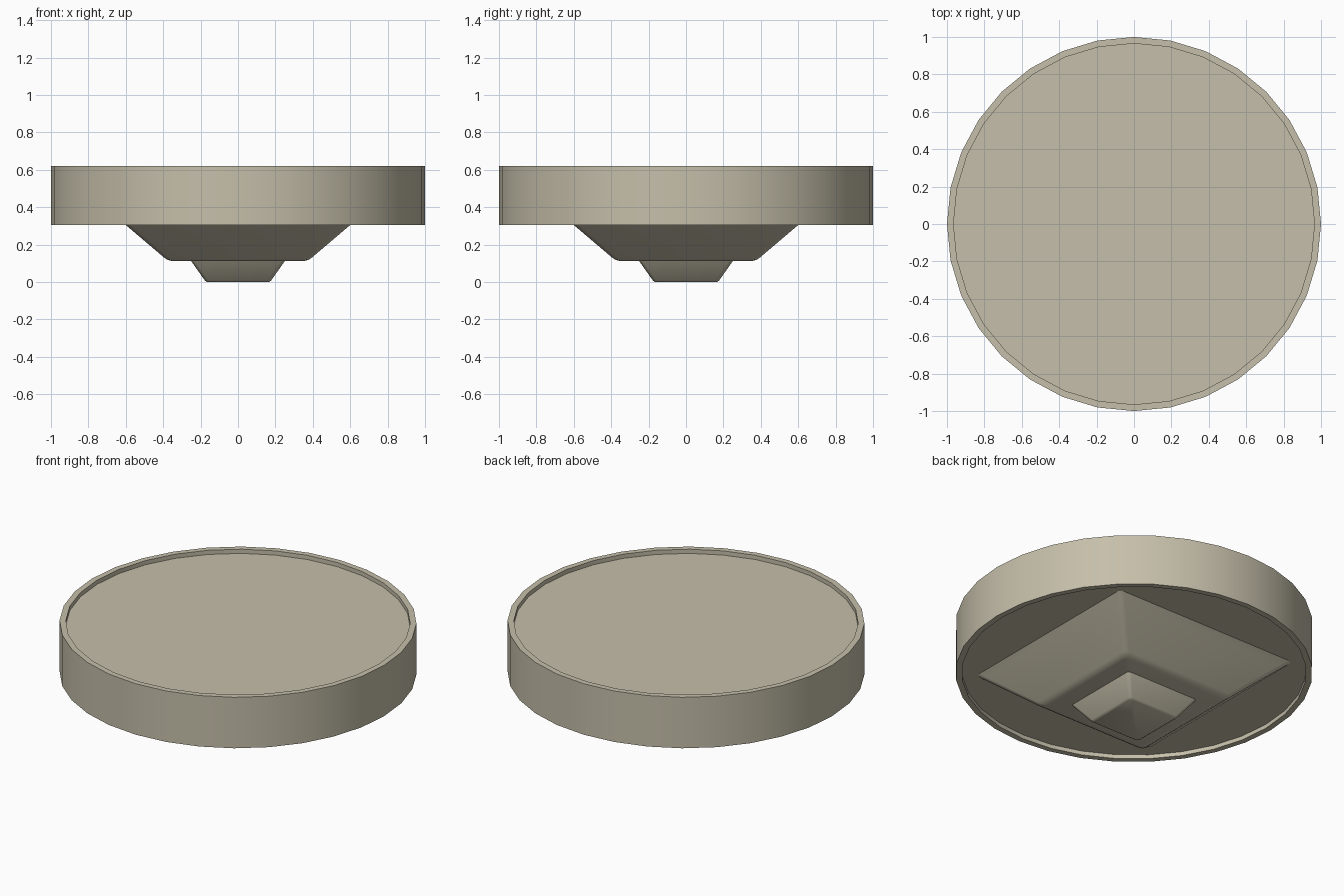
import bpy, bmesh, math

if "Cube" in bpy.data.objects:
    bpy.data.objects.remove(bpy.data.objects["Cube"])

stone = bpy.data.materials.new("warm_grey_beige")
stone.diffuse_color = (0.56, 0.52, 0.40, 1)
stone.use_nodes = True
stone.node_tree.nodes["Principled BSDF"].inputs["Base Color"].default_value = stone.diffuse_color


def circle(r, z):
    # 32-sided ring with a vertex on each axis
    return [(r * math.cos(math.tau * i / 32), r * math.sin(math.tau * i / 32), z) for i in range(32)]


def rounded_square(h, z, r=0.03):
    # square outline with slightly rounded corners
    pts = []
    for k in range(4):
        a = math.pi / 4 + k * math.pi / 2
        cx = (h - r) * math.copysign(1, math.cos(a))
        cy = (h - r) * math.copysign(1, math.sin(a))
        for j in range(5):
            t = k * math.pi / 2 + j * math.pi / 8
            pts.append((cx + r * math.cos(t), cy + r * math.sin(t), z))
    return pts


def loft(name, rings, angle):
    # stack rings from bottom to top and cap both ends
    bm = bmesh.new()
    vs = [[bm.verts.new(p) for p in ring] for ring in rings]
    for a, b in zip(vs, vs[1:]):
        n = len(a)
        for i in range(n):
            bm.faces.new((a[i], a[(i + 1) % n], b[(i + 1) % n], b[i]))
    bm.faces.new(vs[0][::-1])
    bm.faces.new(vs[-1])
    bmesh.ops.recalc_face_normals(bm, faces=bm.faces[:])
    me = bpy.data.meshes.new(name)
    bm.to_mesh(me)
    bm.free()
    me.materials.append(stone)
    ob = bpy.data.objects.new(name, me)
    bpy.context.collection.objects.link(ob)
    bpy.ops.object.select_all(action='DESELECT')
    ob.select_set(True)
    bpy.context.view_layer.objects.active = ob
    bpy.ops.object.shade_smooth_by_angle(angle=math.radians(angle))
    return ob


# Round slab with a thin rim, recessed on top and underneath
loft("round_platform", [circle(r, z) for r, z in (
    (0.965, 0.33), (0.965, 0.305), (1, 0.305), (1, 0.62), (0.965, 0.62), (0.965, 0.594))], 30)

# Wide square taper under the slab, with a soft lower edge
loft("upper_taper", [rounded_square(h, z) for h, z in (
    (0.35, 0.112), (0.375, 0.118), (0.395, 0.131), (0.60, 0.305), (0.63, 0.33))], 30)

# Small square foot
loft("lower_foot", [rounded_square(h, z, 0.02) for h, z in (
    (0.165, 0.0), (0.177, 0.008), (0.25, 0.112))], 30)
